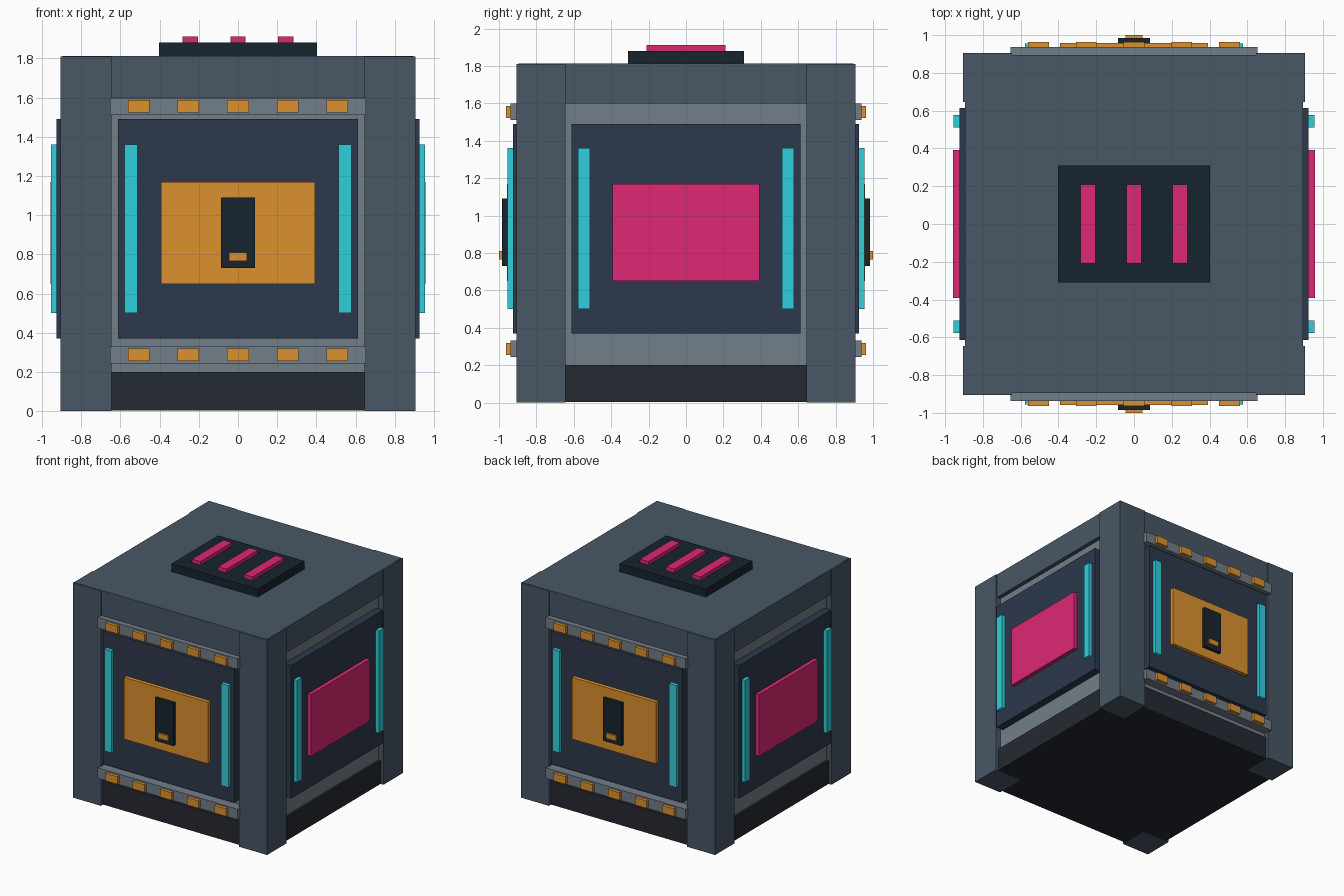
import bpy
from math import pi
from mathutils import Matrix

if "Cube" in bpy.data.objects:
    bpy.data.objects.remove(bpy.data.objects["Cube"])


def material(name, r, g, b):
    m = bpy.data.materials.new(name)
    lin = [((c / 255 + 0.055) / 1.055) ** 2.4 for c in (r, g, b)]
    m.diffuse_color = (*lin, 1)
    m.use_nodes = True
    m.node_tree.nodes["Principled BSDF"].inputs["Base Color"].default_value = m.diffuse_color
    return m


STEEL = material("steel", 72, 87, 102)
GREY = material("grey", 114, 126, 136)
DARK = material("dark", 37, 41, 50)
NAVY = material("navy", 45, 56, 76)
BLACK = material("black", 22, 36, 46)
CYAN = material("cyan", 48, 208, 220)
PINK = material("pink", 222, 40, 116)
ORANGE = material("orange", 220, 145, 48)


def box(name, x, y, z, mat, turn=0):
    """Box from (min, max) ranges, turned about the z axis."""
    bpy.ops.mesh.primitive_cube_add(size=1)
    o = bpy.context.object
    o.name = name
    size = [b - a for a, b in (x, y, z)]
    mid = [(a + b) / 2 for a, b in (x, y, z)]
    o.data.transform(Matrix.Rotation(turn, 4, 'Z') @ Matrix.Translation(mid)
                     @ Matrix.Diagonal((*size, 1)))
    o.data.materials.append(mat)
    return o


def span(half, centre=0):
    return (centre - half, centre + half)


# Core, base and lid
box("core", span(0.86), span(0.86), (0.19, 1.61), GREY)
box("base", span(0.88), span(0.88), (0.002, 0.2), DARK)
box("lid", span(0.895), span(0.895), (1.6, 1.812), STEEL)

# Corner posts
for i in range(4):
    box("corner_post", (0.645, 0.905), (0.645, 0.905), (0, 1.81), STEEL, i * pi / 2)

# Four sides: panel, light strips and centre plate
for i in range(4):
    t = i * pi / 2
    box("side_panel", span(0.613), (-0.925, -0.85), (0.37, 1.49), NAVY, t)
    for s in (-1, 1):
        box("light_strip", span(0.033, s * 0.545), (-0.955, -0.91), (0.5, 1.36), CYAN, t)
    box("centre_plate", span(0.392), (-0.957, -0.91), (0.65, 1.17),
        PINK if i % 2 else ORANGE, t)

# Front and back: latch and studded rails
for t in (0, pi):
    box("latch", span(0.086), (-0.985, -0.95), (0.73, 1.09), BLACK, t)
    box("latch_button", span(0.046), (-1.0, -0.98), (0.765, 0.81), ORANGE, t)
    for z in (0.287, 1.555):
        box("rail", span(0.653), (-0.937, -0.85), span(0.044, z), GREY, t)
        for k in range(-2, 3):
            box("stud", span(0.055, k * 0.253), (-0.963, -0.93), span(0.032, z), ORANGE, t)

# Top vent plate and bars
box("vent_plate", span(0.402), span(0.31), (1.805, 1.88), BLACK)
for k in (-1, 0, 1):
    box("vent_bar", span(0.039, k * 0.243), span(0.21), (1.87, 1.912), PINK)
